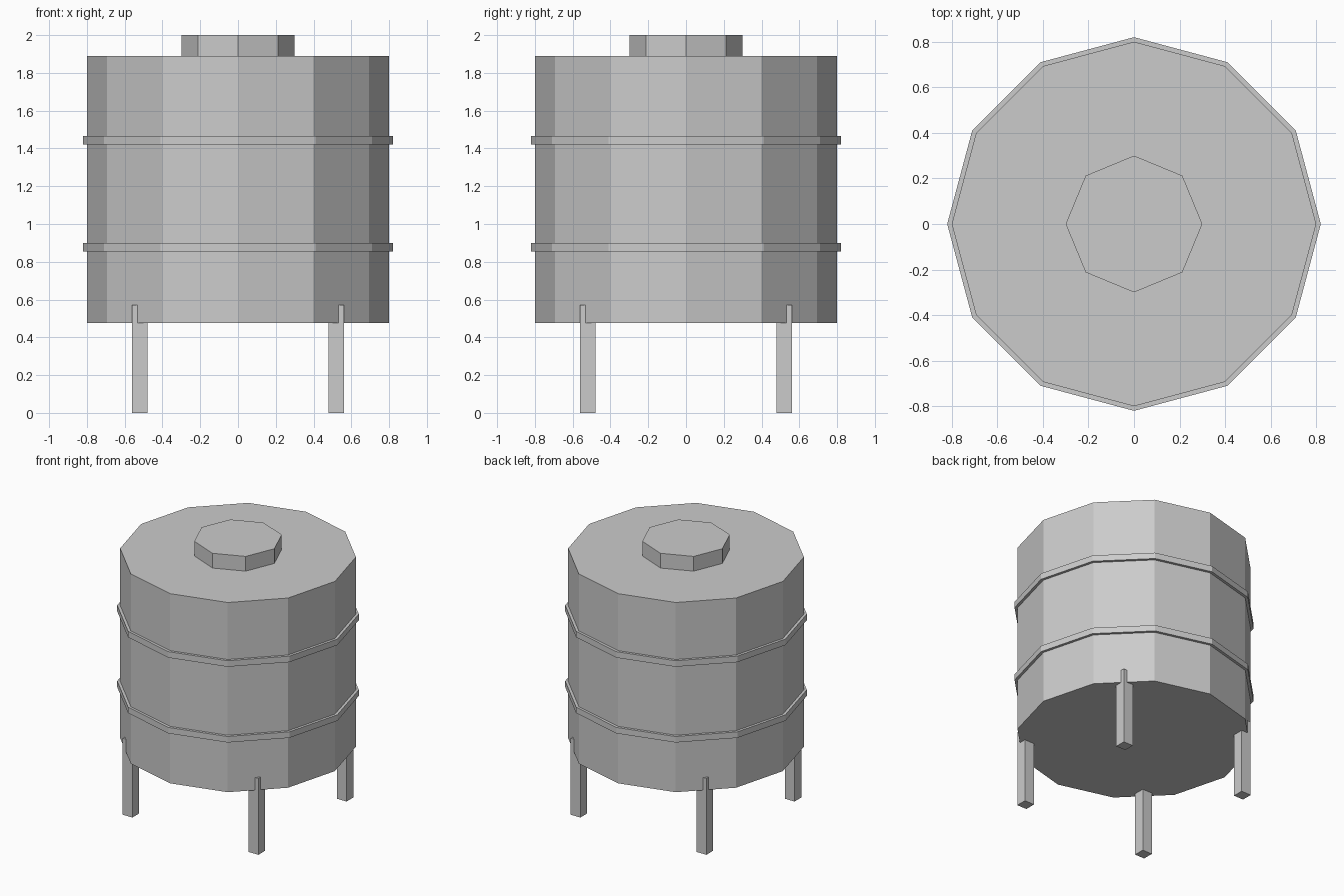
import bpy

if "Cube" in bpy.data.objects:
    bpy.data.objects.remove(bpy.data.objects["Cube"])


def cylinder(name, sides, radius, z0, z1):
    bpy.ops.mesh.primitive_cylinder_add(
        vertices=sides, radius=radius, depth=z1 - z0, location=(0, 0, (z0 + z1) / 2))
    bpy.context.object.name = name


def box(name, size, location):
    bpy.ops.mesh.primitive_cube_add(size=1, location=location)
    ob = bpy.context.object
    ob.name = name
    ob.scale = size
    bpy.ops.object.transform_apply(location=False, rotation=False, scale=True)


# Twelve-sided tank body and eight-sided lid
cylinder("tank_body", 12, 0.80, 0.475, 1.89)
cylinder("tank_lid", 8, 0.30, 1.88, 2.0)

# Reinforcing bands
cylinder("lower_band", 12, 0.82, 0.855, 0.90)
cylinder("upper_band", 12, 0.82, 1.42, 1.465)

# Four square legs whose outer corners poke through the tank wall
LEG_HEIGHT = 0.57
for y, depth in ((-0.52, "front"), (0.52, "back")):
    for x, side in ((-0.52, "left"), (0.52, "right")):
        box(f"{depth}_{side}_leg", (0.08, 0.08, LEG_HEIGHT), (x, y, LEG_HEIGHT / 2))
